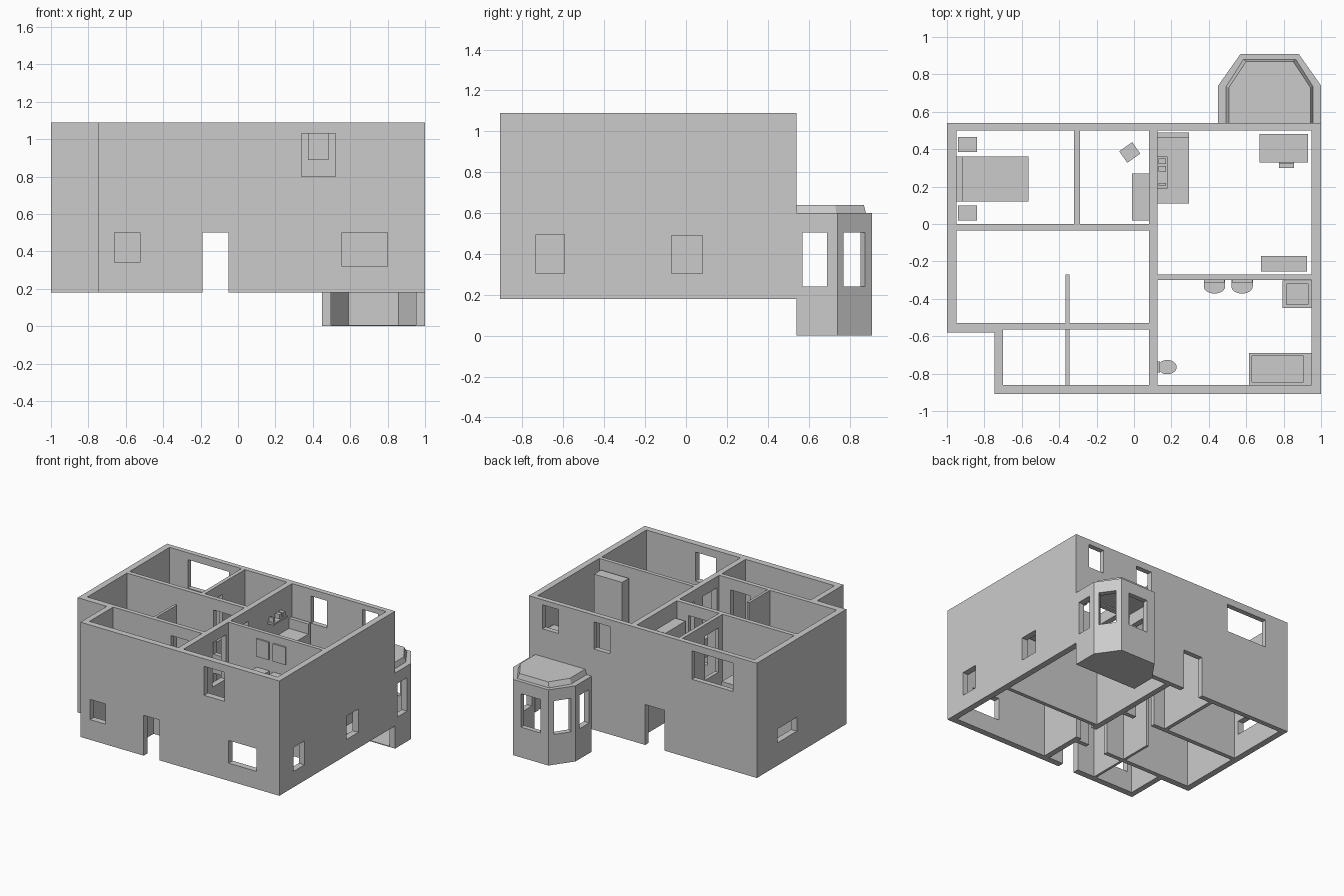
import bpy, bmesh, math
from mathutils import Matrix, Vector

if "Cube" in bpy.data.objects:
    bpy.data.objects.remove(bpy.data.objects["Cube"])


def obj_from(name, bm):
    bmesh.ops.recalc_face_normals(bm, faces=bm.faces[:])
    me = bpy.data.meshes.new(name)
    bm.to_mesh(me)
    bm.free()
    ob = bpy.data.objects.new(name, me)
    bpy.context.collection.objects.link(ob)
    return ob


def add_box(bm, x0, x1, y0, y1, z0, z1, rot=0):
    c = Vector(((x0 + x1) / 2, (y0 + y1) / 2, (z0 + z1) / 2))
    m = Matrix.Translation(c) @ Matrix.Rotation(rot, 4, 'Z') @ Matrix.Diagonal((x1 - x0, y1 - y0, z1 - z0, 1))
    bmesh.ops.create_cube(bm, size=1, matrix=m)


def boxes(name, *items):
    bm = bmesh.new()
    for b in items:
        add_box(bm, *b)
    return obj_from(name, bm)


def prism(name, bottom, z0, z1, top=None):
    bm = bmesh.new()
    a = [bm.verts.new((x, y, z0)) for x, y in bottom]
    b = [bm.verts.new((x, y, z1)) for x, y in (top or bottom)]
    bm.faces.new(a)
    bm.faces.new(b)
    n = len(a)
    for i in range(n):
        bm.faces.new((a[i], a[(i + 1) % n], b[(i + 1) % n], b[i]))
    return obj_from(name, bm)


def cut(ob, cutter):
    # boolean difference, baked, cutter removed
    cutter.hide_render = True
    mod = ob.modifiers.new("cut", 'BOOLEAN')
    mod.operation, mod.solver, mod.object = 'DIFFERENCE', 'EXACT', cutter
    dg = bpy.context.evaluated_depsgraph_get()
    me = bpy.data.meshes.new_from_object(ob.evaluated_get(dg))
    ob.modifiers.clear()
    ob.data = me
    bpy.data.objects.remove(cutter)


def arc(cx, cy, rx, ry, a0, a1, n):
    return [(cx + rx * math.cos(math.radians(a0 + (a1 - a0) * i / n)),
             cy + ry * math.sin(math.radians(a0 + (a1 - a0) * i / n))) for i in range(n + 1)]


B, T, F = 0.18, 1.09, 0.65   # wall base, wall top, upper floor level

# House walls: outline minus open rooms, then door and window openings
house = prism("house_walls", [(-1, .54), (-1, -.58), (-.745, -.58), (-.745, -.91), (1, -.91), (1, .54)], B, T)
rooms = [(-.95, -.32, 0, .5), (-.29, .08, 0, .5), (.125, .95, -.27, .5),
         (.125, .95, -.86, -.30), (-.95, .08, -.53, -.035), (-.70, .08, -.86, -.565)]
cut(house, boxes("room_cutter", *[(*r, B - .1, T + .1) for r in rooms]))
back, front, right, left = (.48, .56), (-.93, -.84), (.93, 1.02), (-1.02, -.93)
openings = [
    (.74, .88, *back, .86, 1.05), (.29, .43, *back, .82, 1.035), (-.79, -.43, *back, .81, 1.035),
    (-.19, -.02, *back, B - .1, .5), (.49, .945, *back, B - .1, .59),
    (-.66, -.525, *front, .34, .5), (.555, .8, *front, .32, .5), (.34, .52, *front, .8, 1.03),
    (-.19, -.05, *front, B - .1, .5),
    (*right, -.735, -.595, .305, .495), (*right, -.07, .08, .305, .49),
    (*left, .04, .28, .36, .47),
    (.07, .135, -.5, -.33, F, 1.0), (.07, .135, -.22, -.05, F, 1.0),
    (.07, .135, -.5, -.33, B - .1, .5), (-.33, -.28, .05, .22, F, 1.0)]
for y in ((-.575, -.52), (-.045, .01)):
    openings += [(-.19, -.02, *y, B - .1, .5), (-.19, -.02, *y, F, 1.0)]
cut(house, boxes("opening_cutter", *openings))
boxes("hall_screen", (-.365, -.345, -.53, -.27, B, T))
boxes("entry_screen", (-.365, -.345, -.86, -.565, B, .72))

# Bay window
CX = .725


def bay_outline(hw, bw, ym, yb, y0=.54):
    return [(CX - hw, y0), (CX - hw, ym), (CX - bw, yb), (CX + bw, yb), (CX + hw, ym), (CX + hw, y0)]


bay = prism("bay_walls", bay_outline(.275, .155, .74, .91), 0, .6)
cut(bay, prism("bay_inner_cutter", bay_outline(.228, .133, .728, .872, .5), .006, .7))
ang = math.atan2(.17, .12)
win = [(CX - .085, CX + .085, .85, .95, .24, .505)]
for s in (-1, 1):
    x = CX + s * .255
    win.append((x - .05, x + .05, .57, .69, .24, .505))
    x = CX + s * .205
    win.append((x - .065, x + .065, .815 - .05, .815 + .05, .24, .505, -s * ang))
cut(bay, boxes("bay_window_cutter", *win))
prism("bay_roof", bay_outline(.232, .14, .735, .88), .6, .64, bay_outline(.218, .125, .73, .87))

# Main bedroom
boxes("double_bed", (-.915, -.565, .12, .36, F, .76))
boxes("double_headboard", (-.95, -.915, .12, .36, F, .84))
for i, y in enumerate((.02, .385)):
    boxes("nightstand_%d" % i, (-.94, -.84, y, y + .08, F, .75))

# Study
boxes("study_cabinet", (-.01, .08, .02, .27, F, .96))
boxes("study_stool", (-.065, .02, .345, .42, F, .74, math.radians(35)))

# Second bedroom
boxes("single_bed", (.125, .295, .11, .46, F, .75))
boxes("single_headboard", (.125, .295, .46, .49, F, .83))
boxes("wall_shelf", (.12, .18, .19, .36, .89, .905))
boxes("shelf_items", *[(.13, .17, y, y + w, .905, .94) for y, w in ((.205, .015), (.28, .03), (.32, .03))])
boxes("wardrobe", (.68, .925, -.255, -.17, F, 1.01))
boxes("desk", (.67, .93, .33, .48, .78, .80), (.67, .69, .33, .48, F, .78), (.91, .93, .33, .48, F, .78))
boxes("desk_chair", (.775, .855, .325, .40, F, .73), (.775, .855, .30, .325, F, .82))

# Bathroom
bath = boxes("bathtub", (.615, .948, -.86, -.69, F, .76))
cut(bath, boxes("tub_cutter", (.63, .905, -.845, -.705, F + .03, .8)))
shower = boxes("shower_tray", (.795, .948, -.45, -.302, F, .70))
cut(shower, boxes("tray_cutter", (.815, .93, -.43, -.32, F + .02, .8)))
for i, x in enumerate((.43, .578)):
    prism("sink_%d" % i, [(x - .057, -.30)] + arc(x, -.335, .057, .037, 180, 360, 12) + [(x + .057, -.30)],
          .75, .80)
    boxes("mirror_%d" % i, (x - .055, x + .055, -.312, -.299, .89, 1.03))
prism("toilet_bowl", arc(.178, -.765, .05, .038, 0, 345, 23), F, .73)
boxes("toilet_tank", (.122, .14, -.795, -.735, F, .80))
